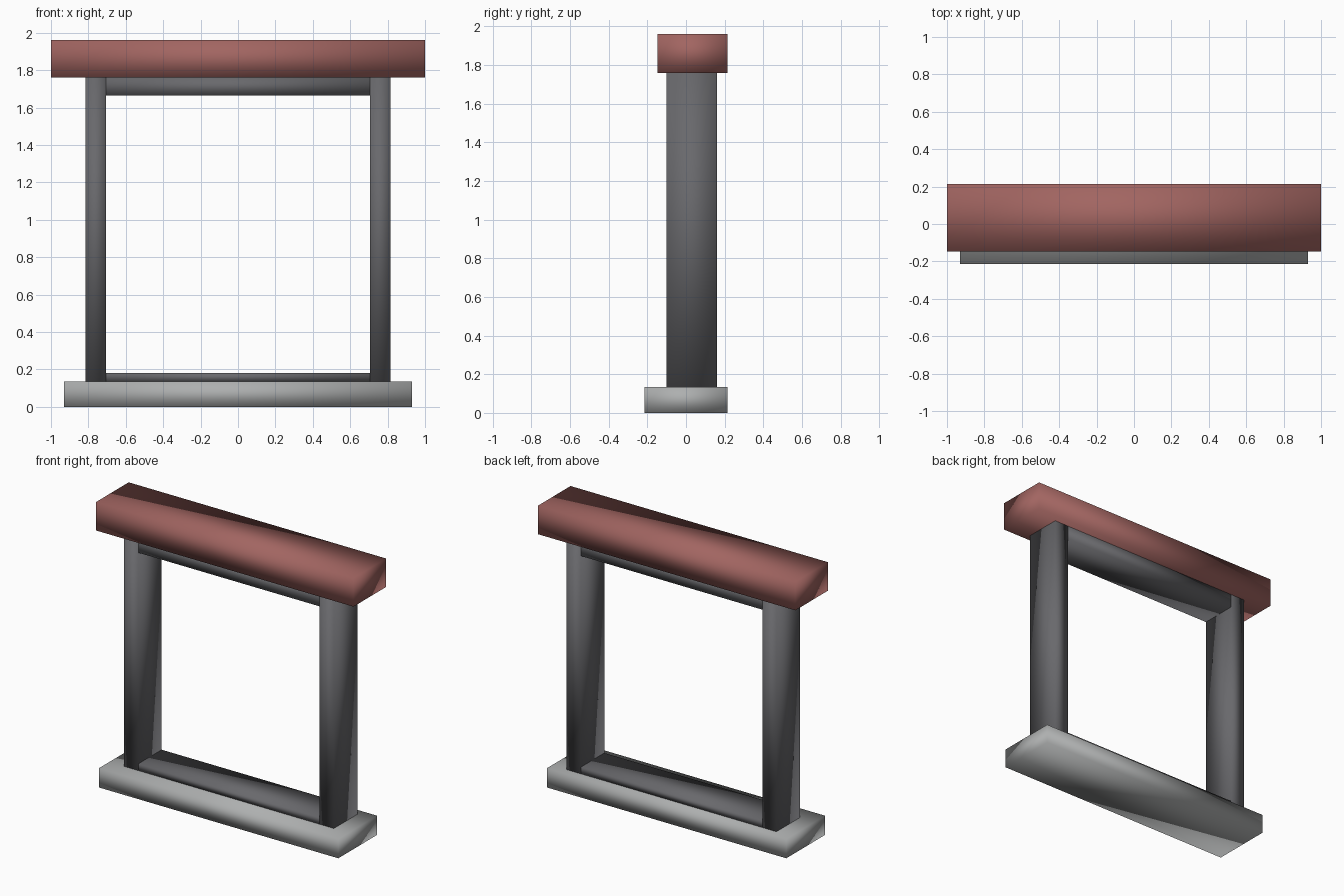
import bpy

if "Cube" in bpy.data.objects:
    bpy.data.objects.remove(bpy.data.objects["Cube"])


def material(name, color):
    m = bpy.data.materials.new(name)
    m.diffuse_color = color
    m.use_nodes = True
    m.node_tree.nodes["Principled BSDF"].inputs["Base Color"].default_value = m.diffuse_color
    return m


brick = material("red_brick", (0.36, 0.13, 0.12, 1))
stone = material("pale_stone", (0.42, 0.43, 0.43, 1))
metal = material("dark_frame", (0.14, 0.14, 0.15, 1))


def box(name, x, y, z, mat):
    """Softly shaded box spanning the given (min, max) ranges."""
    spans = (x, y, z)
    bpy.ops.mesh.primitive_cube_add(size=1, location=[(a + b) / 2 for a, b in spans])
    ob = bpy.context.object
    ob.name = name
    ob.scale = [b - a for a, b in spans]
    bpy.ops.object.transform_apply(location=False, rotation=False, scale=True)
    bpy.ops.object.shade_smooth()
    ob.data.materials.append(mat)
    return ob


SILL_TOP, LINTEL_BOTTOM = 0.135, 1.76
OUTER, INNER = 0.815, 0.705
DEPTH = (-0.10, 0.16)

# Sill and lintel
box("sill", (-0.93, 0.93), (-0.215, 0.215), (0, SILL_TOP), stone)
box("lintel", (-1, 1), (-0.147, 0.215), (LINTEL_BOTTOM, 1.96), brick)

# Side posts
for side, x in (("left", (-OUTER, -INNER)), ("right", (INNER, OUTER))):
    box(side + "_post", x, DEPTH, (SILL_TOP, LINTEL_BOTTOM), metal)

# Rails between the posts
box("bottom_rail", (-INNER, INNER), DEPTH, (SILL_TOP, 0.182), metal)
box("top_rail", (-INNER, INNER), DEPTH, (1.665, LINTEL_BOTTOM), metal)
